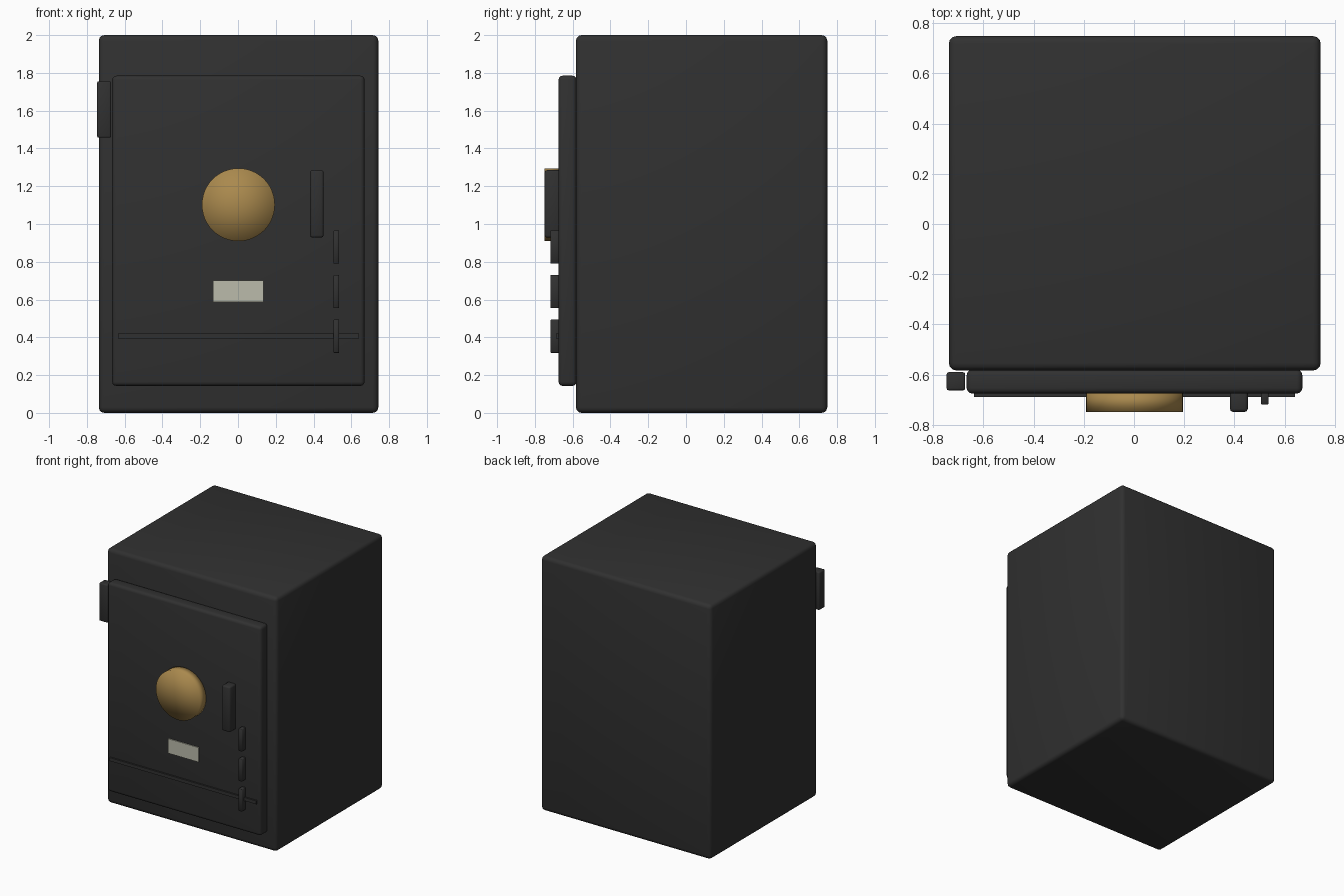
import bpy
from math import radians

cube = bpy.data.objects.get("Cube")
if cube:
    bpy.data.objects.remove(cube, do_unlink=True)


def material(name, color):
    mat = bpy.data.materials.new(name)
    mat.use_nodes = True
    rgba = (*color, 1)
    mat.diffuse_color = rgba
    bsdf = next(n for n in mat.node_tree.nodes if n.type == 'BSDF_PRINCIPLED')
    bsdf.inputs["Base Color"].default_value = rgba
    return mat


dark = material("dark iron", (0.03, 0.03, 0.03))
brass = material("brass", (0.40, 0.25, 0.075))
paper = material("pale label", (0.50, 0.50, 0.41))


def box(name, x, y, z, mat, bevel=0.0, segments=3):
    """Box from its (min, max) span on each axis, with optional rounded edges."""
    spans = (x, y, z)
    bpy.ops.mesh.primitive_cube_add(size=1, location=[(a + b) / 2 for a, b in spans])
    ob = bpy.context.object
    ob.name = name
    ob.scale = [b - a for a, b in spans]
    bpy.ops.object.transform_apply(location=False, rotation=False, scale=True)
    ob.data.materials.append(mat)
    if bevel:
        mod = ob.modifiers.new("rounded edges", 'BEVEL')
        mod.width = bevel
        mod.segments = segments
        bpy.ops.object.shade_smooth()
    return ob


# Cabinet and door
box("cabinet", (-0.737, 0.743), (-0.583, 0.748), (0, 2), dark, 0.03)
box("door", (-0.666, 0.67), (-0.675, -0.58), (0.143, 1.785), dark, 0.022)

# Hinge on the door's right edge
box("hinge", (-0.746, -0.672), (-0.662, -0.59), (1.457, 1.755), dark, 0.008, 2)

# Round dial
bpy.ops.mesh.primitive_cylinder_add(vertices=48, radius=0.193, depth=0.085,
                                    end_fill_type='TRIFAN',
                                    location=(0.002, -0.7055, 1.102),
                                    rotation=(radians(90), 0, 0))
dial = bpy.context.object
dial.name = "dial"
dial.data.materials.append(brass)
bpy.ops.object.shade_smooth()

# Handle, label and trim strip
box("handle", (0.382, 0.453), (-0.748, -0.66), (0.928, 1.285), dark, 0.012, 2)
box("label", (-0.132, 0.134), (-0.683, -0.674), (0.588, 0.702), paper)
box("trim_strip", (-0.636, 0.64), (-0.688, -0.67), (0.394, 0.42), dark)

# Three small bolts in a column
for i in range(3):
    base = 0.318 + 0.236 * i
    box(f"bolt_{i + 1}", (0.506, 0.536), (-0.718, -0.66), (base, base + 0.176), dark, 0.003, 1)
